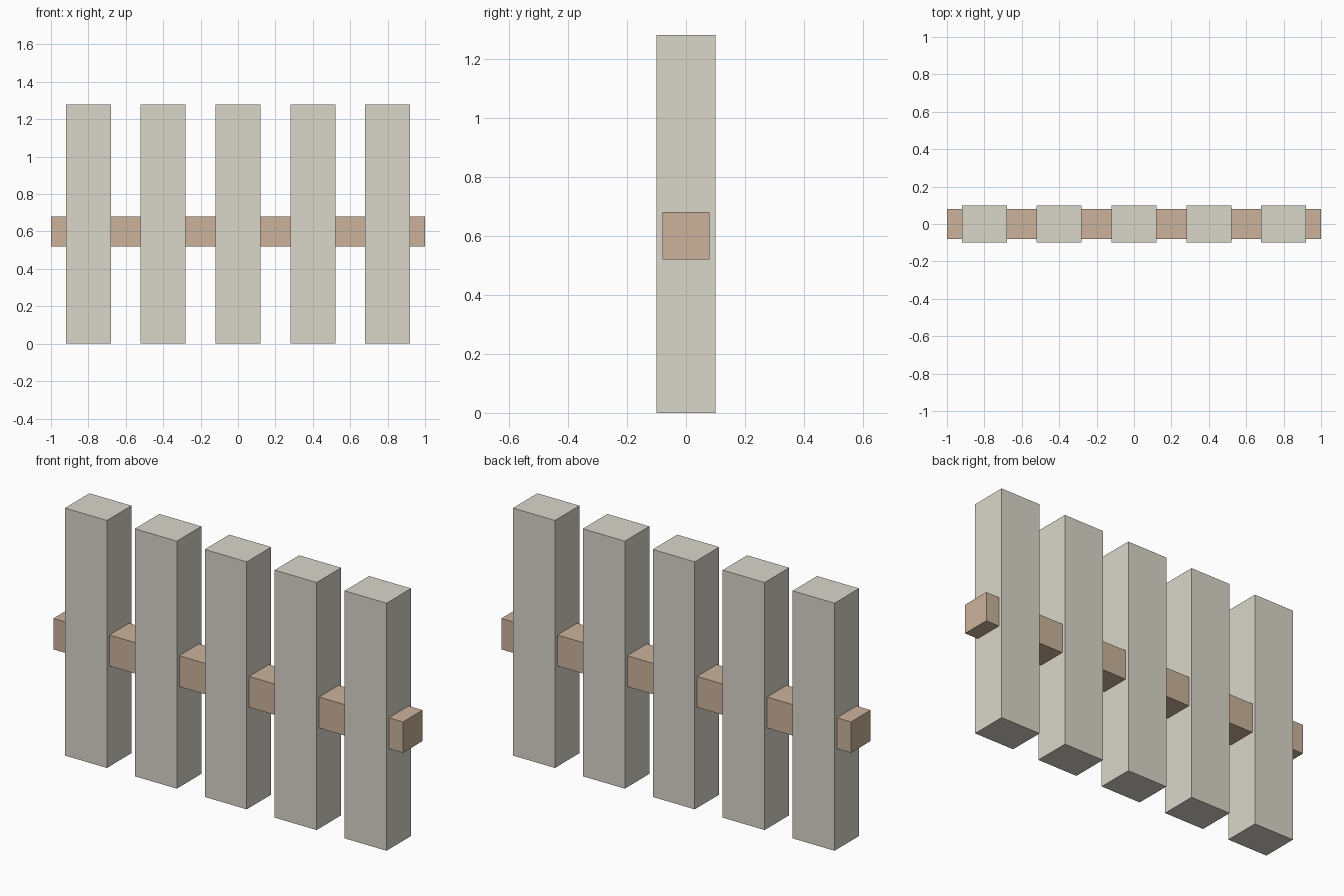
import bpy

if "Cube" in bpy.data.objects:
    bpy.data.objects.remove(bpy.data.objects["Cube"])


def material(name, color):
    mat = bpy.data.materials.new(name)
    mat.diffuse_color = color
    mat.use_nodes = True
    mat.node_tree.nodes["Principled BSDF"].inputs["Base Color"].default_value = mat.diffuse_color
    return mat


def box(name, center, size, mat):
    bpy.ops.mesh.primitive_cube_add(size=1, location=center)
    obj = bpy.context.object
    obj.name = name
    obj.scale = size
    bpy.ops.object.transform_apply(location=False, rotation=False, scale=True)
    obj.data.materials.append(mat)
    return obj


pale = material("pale_wood", (0.70, 0.68, 0.59, 1))
tan = material("tan_wood", (0.60, 0.45, 0.33, 1))

# Five upright pickets, evenly spaced
for i in range(5):
    box(f"picket_{i + 1}", (-0.8 + 0.4 * i, 0, 0.64), (0.24, 0.20, 1.28), pale)

# Horizontal rail running through the pickets
box("rail", (0, 0, 0.60), (2.0, 0.16, 0.16), tan)
